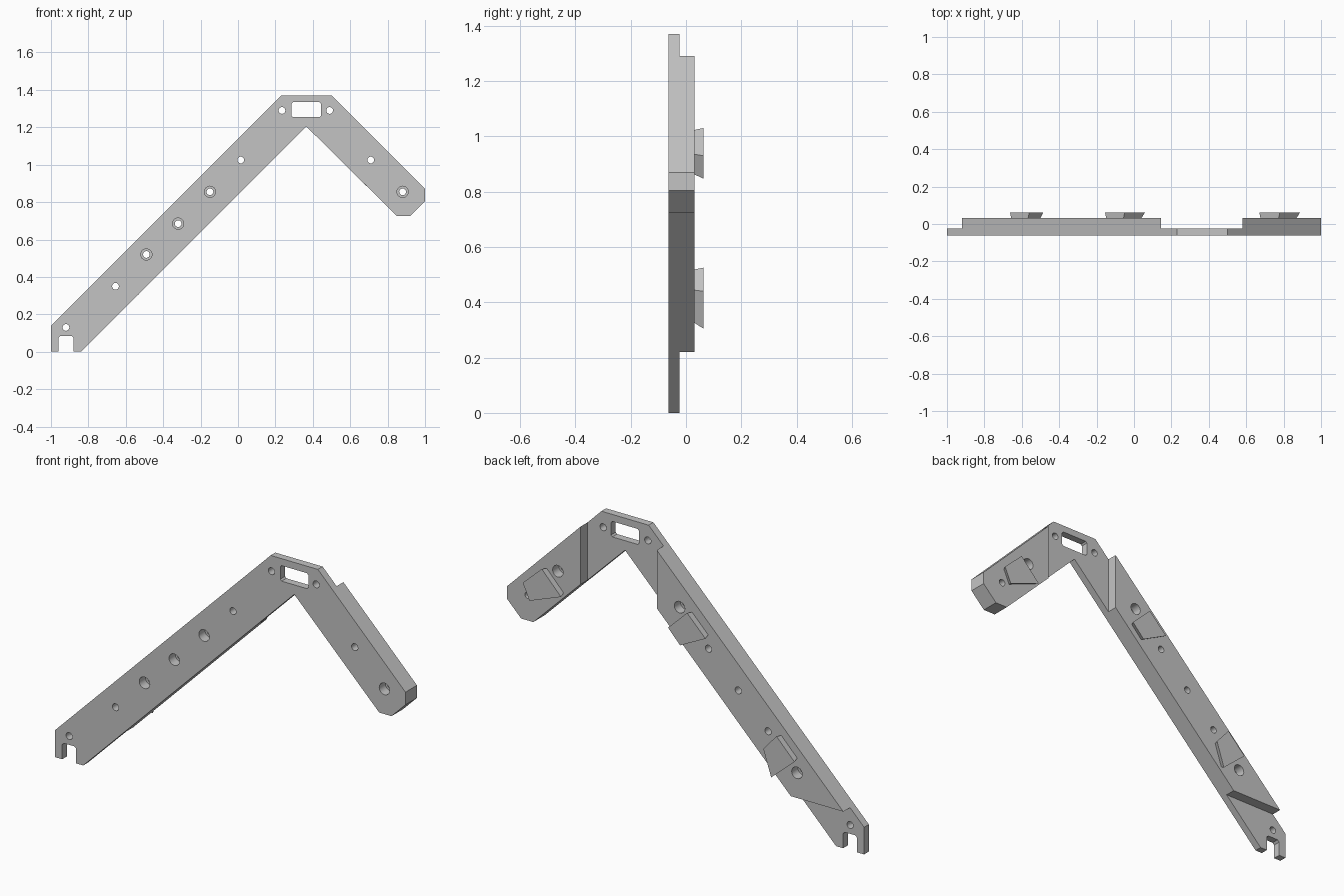
import bpy, bmesh, math
from mathutils import Vector

cube = bpy.data.objects.get("Cube")
if cube:
    bpy.data.objects.remove(cube, do_unlink=True)

gray = bpy.data.materials.new("plain_gray")
gray.use_nodes = True
gray.diffuse_color = (0.55, 0.55, 0.55, 1)
gray.node_tree.nodes["Principled BSDF"].inputs["Base Color"].default_value = (0.55, 0.55, 0.55, 1)

FRONT, STEP, BACK, PAD = -0.0625, -0.024, 0.031, 0.0625


def loft(bm, rings):
    """Closed solid through (y, xz outline) rings, ordered front to back."""
    loops = [[bm.verts.new((x, y, z)) for x, z in pts] for y, pts in rings]
    n = len(loops[0])
    for a, b in zip(loops, loops[1:]):
        for i in range(n):
            j = (i + 1) % n
            bm.faces.new((a[i], a[j], b[j], b[i]))
    bm.faces.new(loops[0][::-1])
    bm.faces.new(loops[-1])


def make(name, solids):
    bm = bmesh.new()
    for rings in solids:
        loft(bm, rings)
    bmesh.ops.recalc_face_normals(bm, faces=bm.faces)
    mesh = bpy.data.meshes.new(name)
    bm.to_mesh(mesh)
    bm.free()
    mesh.materials.append(gray)
    ob = bpy.data.objects.new(name, mesh)
    bpy.context.collection.objects.link(ob)
    return ob


def circle(x, z, r, n=24):
    return [(x + r * math.cos(i * math.tau / n), z + r * math.sin(i * math.tau / n))
            for i in range(n)]


# Bent front plate with a forked foot
plate = make("front_plate", [[(y, [
    (-1, 0), (-1, 0.14), (0.23, 1.37), (0.5, 1.37), (1, 0.87), (1, 0.805),
    (0.92, 0.725), (0.85, 0.725), (0.365, 1.205), (-0.84, 0), (-0.88, 0),
    (-0.88, 0.075), (-0.89, 0.085), (-0.95, 0.085), (-0.96, 0.075), (-0.96, 0)])
    for y in (FRONT, STEP)]])

# Thick backing of each arm
long_block = make("long_arm_backing", [[(y, [
    (-0.92, 0.22), (0.145, 1.285), (0.145, 0.985), (-0.62, 0.22)])
    for y in (STEP, BACK)]])
short_block = make("short_arm_backing", [[(y, [
    (0.58, 1.29), (1, 0.87), (1, 0.805), (0.92, 0.725), (0.85, 0.725), (0.58, 0.992)])
    for y in (STEP, BACK)]])

# Screw holes: plain, wide at the front, or wide at the back
SMALL, WIDE, OVER = 0.018, 0.03, 0.02
cuts = []
for x, z in [(0.235, 1.29), (0.49, 1.29), (-0.92, 0.13)]:
    cuts.append([(y, circle(x, z, SMALL)) for y in (FRONT - OVER, PAD + OVER)])
for x, z, side in [(-0.15, 0.855, -1), (-0.32, 0.685, -1), (-0.49, 0.52, -1), (0.88, 0.855, -1),
                   (0.015, 1.025, 1), (0.71, 1.025, 1), (-0.655, 0.35, 1)]:
    depth = FRONT + 0.05 if side < 0 else BACK - 0.05
    radii = (WIDE, SMALL) if side < 0 else (SMALL, WIDE)
    cuts.append([(FRONT - OVER, circle(x, z, radii[0])), (depth, circle(x, z, radii[0])),
                 (depth, circle(x, z, radii[1])), (PAD + OVER, circle(x, z, radii[1]))])

# Window at the bend, with clipped corners
wx, wz, c = 0.08, 0.04, 0.008
window = [(0.365 + sx * a, 1.294 + sz * b) for sx, sz, a, b in [
    (-1, -1, wx, wz - c), (-1, 1, wx, wz - c), (-1, 1, wx - c, wz), (1, 1, wx - c, wz),
    (1, 1, wx, wz - c), (1, -1, wx, wz - c), (1, -1, wx - c, wz), (-1, -1, wx - c, wz)]]
cuts.append([(y, window) for y in (FRONT - OVER, PAD + OVER)])

cutter = make("hole_cutter", cuts)
cutter.hide_render = True
bodies = [plate, long_block, short_block]
for ob in bodies:
    mod = ob.modifiers.new("holes", "BOOLEAN")
    mod.operation, mod.solver, mod.object = "DIFFERENCE", "EXACT", cutter
deps = bpy.context.evaluated_depsgraph_get()
baked = [bpy.data.meshes.new_from_object(ob.evaluated_get(deps)) for ob in bodies]
for ob, mesh in zip(bodies, baked):
    ob.modifiers.clear()
    ob.data = mesh
bpy.data.objects.remove(cutter, do_unlink=True)

# Undercut wedge pads on the back; corners run right, bottom, left, top
for name, pts in {
    "short_arm_pad": [(0.888, 0.93), (0.85, 0.847), (0.67, 0.915), (0.78, 1.03)],
    "upper_long_arm_pad": [(0.059, 0.92), (-0.01, 0.847), (-0.155, 0.92), (-0.05, 1.025)],
    "lower_long_arm_pad": [(-0.485, 0.44), (-0.53, 0.305), (-0.663, 0.42), (-0.56, 0.525)],
}.items():
    mid = (Vector(pts[2]) + Vector(pts[3])) / 2
    base = [tuple(mid.lerp(Vector(p), 0.88)) for p in pts]
    make(name, [[(BACK, base), (PAD, pts)]])

# Rounded hole walls, sharp edges elsewhere
for ob in bodies:
    bpy.ops.object.select_all(action="DESELECT")
    ob.select_set(True)
    bpy.context.view_layer.objects.active = ob
    bpy.ops.object.shade_smooth_by_angle(angle=math.radians(30))
